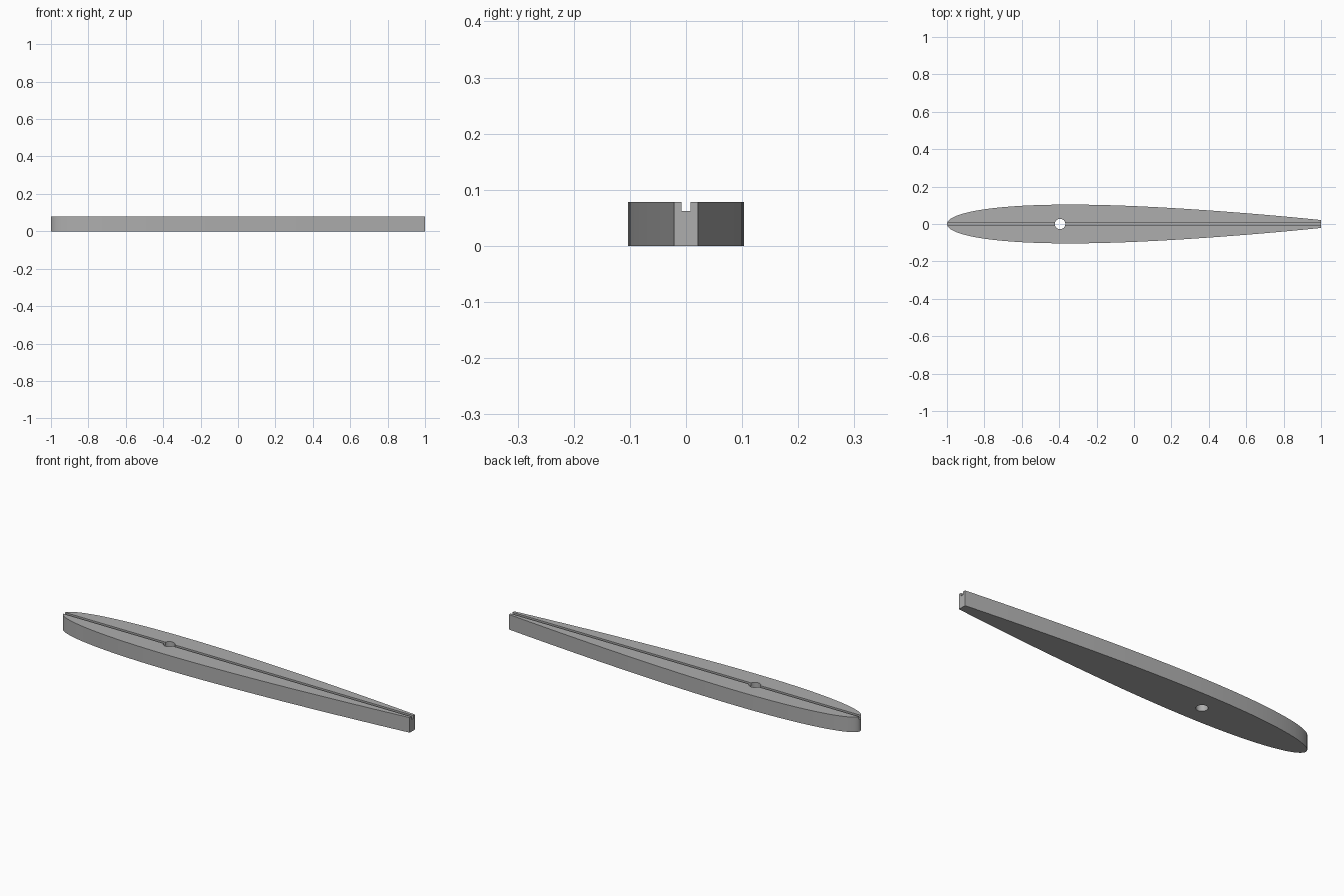
import bpy, bmesh, math

if "Cube" in bpy.data.objects:
    bpy.data.objects.remove(bpy.data.objects["Cube"])

HEIGHT = 0.078
CHORD = 2.18          # full chord; the tail is cut off at length 2
THICKNESS = 0.2075
STATIONS = 40
SLOT = 0.016

grey = bpy.data.materials.new("mid grey")
grey.use_nodes = True
colour = (0.42, 0.42, 0.42, 1)
grey.diffuse_color = colour
grey.node_tree.nodes["Principled BSDF"].inputs["Base Color"].default_value = colour


def half_width(x):
    """Symmetric airfoil half thickness at distance x from the nose."""
    s = x / CHORD
    return 5 * THICKNESS * (0.2969 * math.sqrt(s) - 0.126 * s - 0.3516 * s**2
                            + 0.2843 * s**3 - 0.1015 * s**4)


# Airfoil slab: outline extruded upward, stations bunched at the nose
xs = [2 * (1 - math.cos(math.pi / 2 * i / STATIONS)) for i in range(STATIONS + 1)]
lower = [(x - 1, -half_width(x)) for x in xs]
upper = [(x, -y) for x, y in reversed(lower[1:])]
bm = bmesh.new()
base = bm.faces.new([bm.verts.new((x, y, 0)) for x, y in lower + upper])
top = bmesh.ops.extrude_face_region(bm, geom=[base])
bmesh.ops.translate(bm, vec=(0, 0, HEIGHT),
                    verts=[v for v in top["geom"] if isinstance(v, bmesh.types.BMVert)])
bmesh.ops.recalc_face_normals(bm, faces=bm.faces)
mesh = bpy.data.meshes.new("airfoil_rib")
bm.to_mesh(mesh)
bm.free()
mesh.materials.append(grey)
rib = bpy.data.objects.new("airfoil_rib", mesh)
bpy.context.collection.objects.link(rib)


def cut(cutter, name):
    """Subtract a helper solid from the rib and remove it."""
    cutter.name = name
    cutter.hide_render = True
    cutter.data.materials.append(grey)
    mod = rib.modifiers.new(name, 'BOOLEAN')
    mod.operation = 'DIFFERENCE'
    mod.solver = 'EXACT'
    mod.object = cutter
    bpy.ops.object.select_all(action='DESELECT')
    rib.select_set(True)
    bpy.context.view_layer.objects.active = rib
    bpy.ops.object.modifier_apply(modifier=name)
    bpy.data.objects.remove(cutter)


# Shallow groove along the whole top
bpy.ops.mesh.primitive_cube_add(size=1, location=(0, 0, HEIGHT))
groove = bpy.context.object
groove.scale = (2.4, SLOT, SLOT * 2)
cut(groove, "groove_cutter")

# Round hole straight through
bpy.ops.mesh.primitive_cylinder_add(vertices=24, radius=0.028, depth=0.4,
                                    location=(-0.395, 0, HEIGHT / 2))
cut(bpy.context.object, "hole_cutter")

# Smooth flanks with crisp rims
rib.select_set(True)
bpy.context.view_layer.objects.active = rib
bpy.ops.object.shade_smooth_by_angle(angle=math.radians(30))
